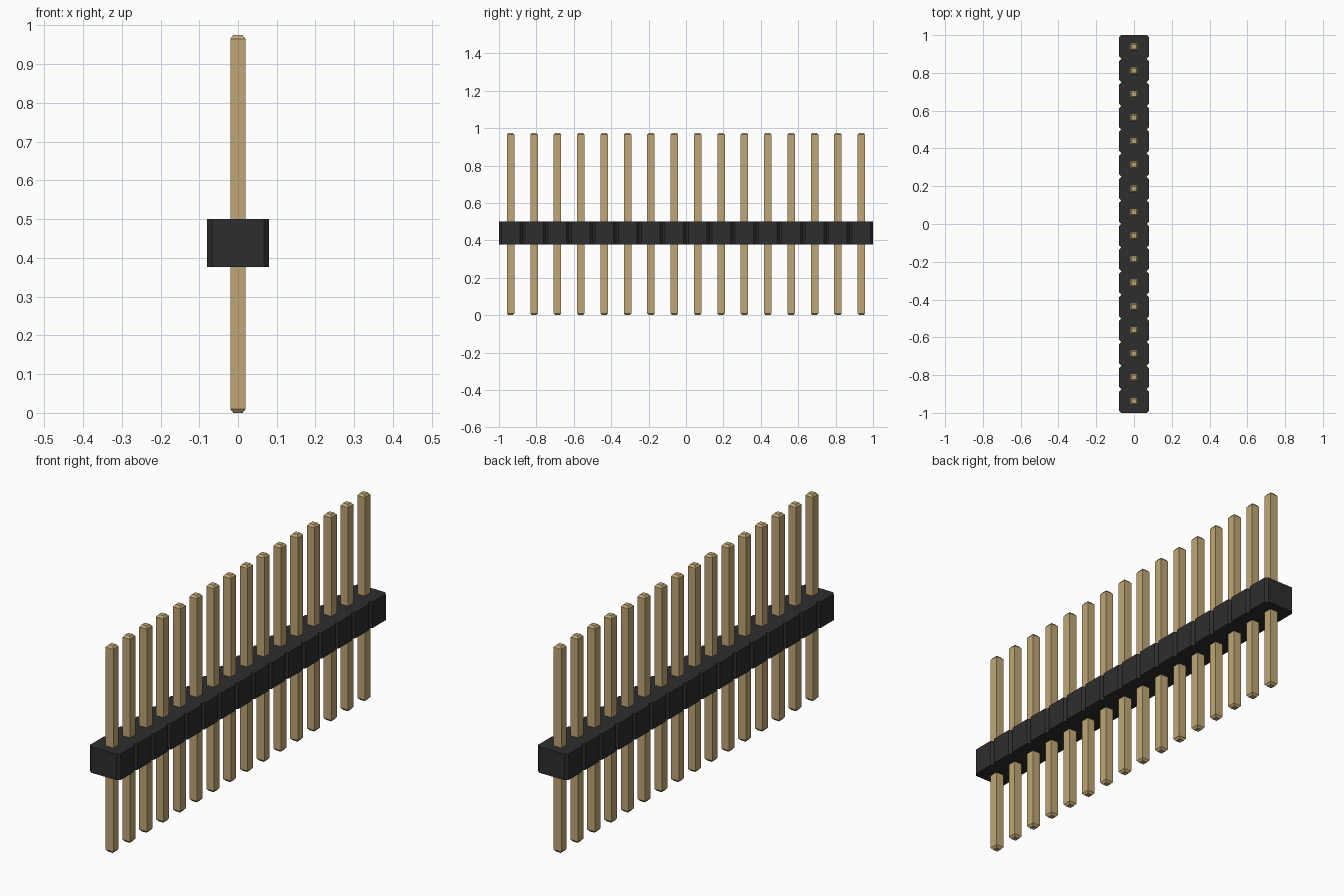
import bpy
import bmesh

cube = bpy.data.objects.get("Cube")
if cube:
    bpy.data.objects.remove(cube, do_unlink=True)

COUNT = 16
PITCH = 2.0 / COUNT


def material(name, rgb):
    mat = bpy.data.materials.new(name)
    mat.use_nodes = True
    mat.diffuse_color = (*rgb, 1)
    mat.node_tree.nodes["Principled BSDF"].inputs["Base Color"].default_value = (*rgb, 1)
    return mat


def make_object(name, bm, mat):
    bmesh.ops.recalc_face_normals(bm, faces=bm.faces)
    mesh = bpy.data.meshes.new(name)
    bm.to_mesh(mesh)
    bm.free()
    mesh.materials.append(mat)
    obj = bpy.data.objects.new(name, mesh)
    bpy.context.collection.objects.link(obj)
    return obj


black = material("black plastic", (0.027, 0.027, 0.027))
brass = material("brass", (0.53, 0.39, 0.18))

# Housing: one notched outline, extruded upward
HALF, CUT, LOW, HIGH = 0.08, 0.013, 0.377, 0.5
side = []
for i in range(COUNT):
    y = -1 + i * PITCH
    if i == 0:
        side.append((HALF - CUT, y))
    side += [(HALF, y + CUT), (HALF, y + PITCH - CUT), (HALF - CUT, y + PITCH)]
outline = side + [(-x, y) for x, y in reversed(side)]
bm = bmesh.new()
base = bm.faces.new([bm.verts.new((x, y, LOW)) for x, y in outline])
top = bmesh.ops.extrude_face_region(bm, geom=[base], use_keep_orig=True)
bmesh.ops.translate(bm, vec=(0, 0, HIGH - LOW),
                    verts=[v for v in top["geom"] if isinstance(v, bmesh.types.BMVert)])
make_object("housing", bm, black)


# Pins: square rods with tapered tips, sharing one mesh
bm = bmesh.new()
rings = []
for z, r in ((0, 0.012), (0.01, 0.02), (0.965, 0.02), (0.975, 0.012)):
    rings.append([bm.verts.new((sx * r, sy * r, z))
                  for sx, sy in ((-1, -1), (1, -1), (1, 1), (-1, 1))])
for a, b in zip(rings, rings[1:]):
    for k in range(4):
        j = (k + 1) % 4
        bm.faces.new((a[k], a[j], b[j], b[k]))
bm.faces.new(rings[0][::-1])
bm.faces.new(rings[-1])
first = make_object("pin_1", bm, brass)
first.location.y = -1 + PITCH / 2
for i in range(1, COUNT):
    pin = bpy.data.objects.new(f"pin_{i + 1}", first.data)
    pin.location.y = -1 + (i + 0.5) * PITCH
    bpy.context.collection.objects.link(pin)
